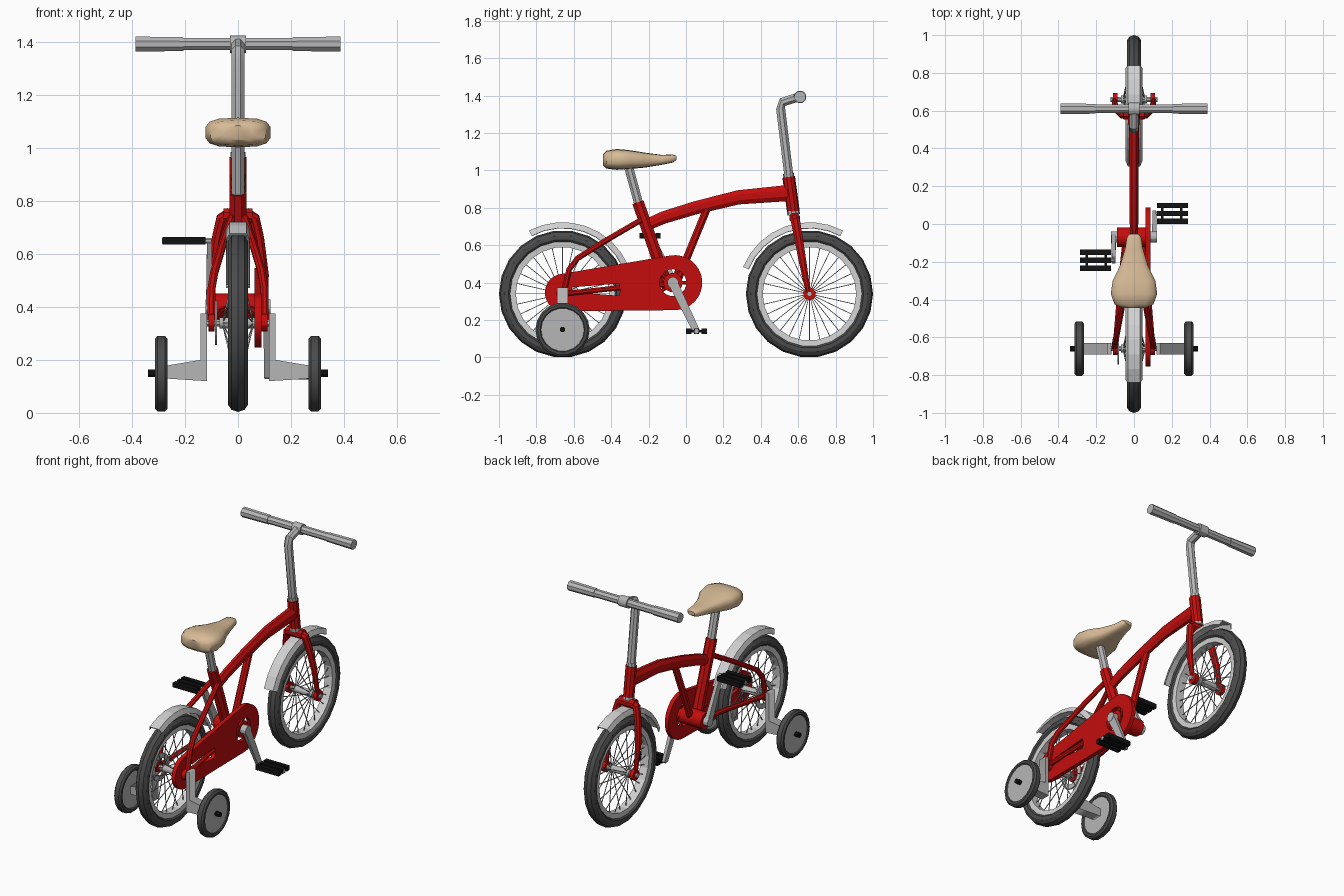
import bpy, bmesh
from math import sin, cos, pi, radians
from mathutils import Vector, Matrix

if "Cube" in bpy.data.objects:
    bpy.data.objects.remove(bpy.data.objects["Cube"])


def material(name, rgb):
    m = bpy.data.materials.new(name)
    m.use_nodes = True
    m.diffuse_color = (*rgb, 1)
    m.node_tree.nodes["Principled BSDF"].inputs["Base Color"].default_value = (*rgb, 1)
    return m


RED = material("red paint", (0.55, 0.004, 0.004))
STEEL = material("grey steel", (0.47, 0.47, 0.47))
CHROME = material("pale chrome", (0.64, 0.64, 0.64))
RUBBER = material("dark rubber", (0.07, 0.07, 0.07))
BLACK = material("black plastic", (0.006, 0.006, 0.006))
TAN = material("tan leather", (0.69, 0.5, 0.31))


def add(name, bm, mat, smooth=None):
    bmesh.ops.remove_doubles(bm, verts=bm.verts, dist=0.0001)
    bmesh.ops.recalc_face_normals(bm, faces=bm.faces)
    me = bpy.data.meshes.new(name)
    bm.to_mesh(me)
    bm.free()
    me.materials.append(mat)
    if smooth:
        me.shade_smooth()
        me.set_sharp_from_angle(angle=radians(smooth))
    ob = bpy.data.objects.new(name, me)
    bpy.context.collection.objects.link(ob)
    return ob


def skin(bm, rings, caps=True):
    """Join consecutive rings of points with quads."""
    rings = [[bm.verts.new(p) for p in r] for r in rings]
    for a, b in zip(rings, rings[1:]):
        for i in range(len(a)):
            j = (i + 1) % len(a)
            bm.faces.new((a[i], a[j], b[j], b[i]))
    if caps:
        bm.faces.new(rings[0])
        bm.faces.new(rings[-1])


def sweep(bm, path, radii, sides=8, wide=1.0):
    """Sweep a round section along a path; wide scales it sideways."""
    path = [Vector(p) for p in path]
    if not isinstance(radii, (list, tuple)):
        radii = [radii] * len(path)
    rings = []
    for i, p in enumerate(path):
        t = (path[min(i + 1, len(path) - 1)] - path[max(i - 1, 0)]).normalized()
        ref = Vector((0, 0, 1)) if abs(t.x) > 0.9 else Vector((1, 0, 0))
        u = (ref - t * ref.dot(t)).normalized()
        v = t.cross(u)
        angles = [2 * pi * (k + 0.5) / sides for k in range(sides)]
        rings.append([p + radii[i] * (u * cos(a) * wide + v * sin(a)) for a in angles])
    skin(bm, rings)


def tube(name, path, radii, mat, sides=8, wide=1.0):
    bm = bmesh.new()
    sweep(bm, path, radii, sides, wide)
    return add(name, bm, mat, 30)


def axle(name, x0, x1, y, z, r, mat, sides=12):
    return tube(name, [(x0, y, z), (x1, y, z)], r, mat, sides)


def lathe(name, profile, y, z, mat, x=0, segs=22, start=0, end=360, smooth=None):
    """Turn a closed (x, radius) profile around a sideways axis."""
    bm = bmesh.new()
    rings = []
    for k in range(segs + 1):
        a = radians(start + (end - start) * k / segs)
        rings.append([(x + px, y + r * cos(a), z + r * sin(a)) for px, r in profile])
    skin(bm, rings, caps=end - start < 360)
    return add(name, bm, mat, smooth)


def plate(name, outlines, lo, hi, mat, axis="x"):
    """Flat plate: first outline is the edge, the rest are holes."""
    cu = bpy.data.curves.new(name, "CURVE")
    cu.dimensions, cu.fill_mode, cu.extrude = "2D", "BOTH", (hi - lo) / 2
    for pts in outlines:
        sp = cu.splines.new("POLY")
        sp.points.add(len(pts) - 1)
        for q, (a, b) in zip(sp.points, pts):
            q.co = (a, b, 0, 1)
        sp.use_cyclic_u = True
    tmp = bpy.data.objects.new(name + "_outline", cu)
    bpy.context.collection.objects.link(tmp)
    me = bpy.data.meshes.new_from_object(tmp.evaluated_get(bpy.context.evaluated_depsgraph_get()))
    bm = bmesh.new()
    bm.from_mesh(me)
    bpy.data.objects.remove(tmp)
    bpy.data.meshes.remove(me)
    mid = (lo + hi) / 2
    for v in bm.verts:
        a, b, c = v.co
        v.co = (c + mid, a, b) if axis == "x" else (a, c + mid, b)
    return add(name, bm, mat)


def arc(cy, cz, r, a0, a1, n):
    return [(cy + r * cos(radians(a0 + (a1 - a0) * i / n)),
             cz + r * sin(radians(a0 + (a1 - a0) * i / n))) for i in range(n + 1)]


WZ = 0.34        # wheel centre height
BY, BZ = -0.07, 0.40  # crank centre

# Main wheels with spokes and mudguards
TYRE = [(-.025, .275), (-.038, .29), (-.038, .312), (-.024, .332), (0, .34),
        (.024, .332), (.038, .312), (.038, .29), (.025, .275)]
RIM = [(-.027, .25), (-.03, .282), (.03, .282), (.027, .25)]
GUARD = [(-.042, .35), (-.03, .376), (.03, .376), (.042, .35),
         (.045, .352), (.032, .383), (-.032, .383), (-.045, .352)]
for label, y, a0, a1 in (("rear", -0.66, 24, 118), ("front", 0.66, 62, 158)):
    lathe(label + "_tyre", TYRE, y, WZ, RUBBER, smooth=25)
    lathe(label + "_rim", RIM, y, WZ, CHROME)
    lathe(label + "_mudguard", GUARD, y, WZ, CHROME, segs=8, start=a0, end=a1)
    axle(label + "_hub", -0.07, 0.07, y, WZ, 0.022, STEEL)
    bm = bmesh.new()
    for k in range(28):
        a = 2 * pi * k / 28
        side = 0.055 if k % 2 else -0.055
        sweep(bm, [(side, y + .02 * cos(a), WZ + .02 * sin(a)),
                   (0, y + .255 * cos(a), WZ + .255 * sin(a))], 0.0028, 4)
    add(label + "_spokes", bm, STEEL)
    axle(label + "_axle", -0.125, 0.125, y, WZ, 0.014, STEEL, 8)
    for s in (-1, 1):
        axle(label + "_axle_nut", s * .088, s * .112, y, WZ, 0.034, RED)
lathe("rear_sprocket", [(-.004, .055), (-.004, .085), (.004, .085), (.004, .055)],
      -0.66, WZ, STEEL, x=-0.083)

# Frame
tube("top_tube", [(0, -.23, .70), (0, -.12, .748), (0, .05, .80), (0, .28, .856), (0, .56, .88)],
     [.033, .036, .038, .041, .047], RED, 8, 0.65)
tube("seat_tube", [(0, -.257, .83), (0, -.10, .38)], .034, RED)
tube("strut_tube", [(0, .11, .79), (0, -.05, .40)], .022, RED)
axle("bottom_bracket", -0.09, 0.085, BY, BZ, 0.052, RED, 14)
tube("head_tube", [(0, .549, .965), (0, .574, .78)], .034, RED, 10)
tube("upper_headset", [(0, .547, .985), (0, .55, .96)], .029, STEEL, 10)
tube("lower_headset", [(0, .573, .785), (0, .576, .762)], .034, STEEL, 10)
tube("fork_crown", [(-.055, .581, .745), (.055, .581, .745)], .03, RED)
for s in (-1, 1):
    tube("fork_blade", [(s * .03, .578, .755), (s * .062, .584, .735), (s * .08, .598, .66),
                        (s * .1, .622, .52), (s * .104, .655, WZ)],
         [.026, .027, .025, .022, .014], RED, 8, 0.8)
    tube("seat_stay", [(s * .025, -.24, .735), (s * .06, -.42, .63), (s * .09, -.58, .53),
                       (s * .1, -.625, .47), (s * .102, -.655, WZ)], .016, RED)
    tube("chain_stay", [(s * .045, BY, BZ - .01), (s * .07, -.3, .378), (s * .1, -.66, WZ)], .015, RED)

# Chain guard with a crank opening and a long slot
plate("chain_guard", [arc(-.655, .347, .1, 270, 102, 12) + arc(-.06, .40, .147, 100, -90, 16),
                      arc(BY, BZ, .072, 0, 345, 23),
                      [(-.61, .35), (-.36, .33), (-.35, .362), (-.36, .395), (-.61, .375)]],
      0.062, 0.088, RED)
for k in range(5):
    a = 2 * pi * k / 5
    tube("chainring_arm", [(.072, BY, BZ), (.072, BY + .08 * cos(a), BZ + .08 * sin(a))], .01, RED, 6)

# Cranks and pedals
for s, label, py, pz in ((1, "left", .056, .14), (-1, "right", -.192, .65)):
    tube(label + "_crank", [(s * .108, BY, BZ), (s * .108, py, pz)], [.036, .026], STEEL, 4, 0.5)
    axle(label + "_crank_boss", s * .08, s * .122, BY, BZ, .03, STEEL)
    axle(label + "_pedal_axle", s * .1, s * .287, py, pz, .012, STEEL, 8)
    for off in (-.042, 0, .042):
        axle(label + "_pedal_bar", s * .122, s * .285, py + off, pz, .02, BLACK, 4)
    for x in (.15, .25):
        tube(label + "_pedal_link", [(s * x, py - .045, pz), (s * x, py + .045, pz)], .009, BLACK, 4)

# Training wheels on bent brackets
SMALL = [(-.014, .112), (-.024, .12), (-.024, .134), (-.014, .145),
         (.014, .145), (.024, .134), (.024, .12), (.014, .112)]
for s, label in ((1, "left"), (-1, "right")):
    lathe(label + "_training_tyre", SMALL, -.66, .148, RUBBER, x=s * .29, segs=18, smooth=25)
    axle(label + "_training_disc", s * .273, s * .308, -.66, .148, .118, STEEL, 18)
    axle(label + "_training_cap", s * .3, s * .34, -.66, .15, .015, BLACK, 8)
    bracket = [(.118, .12), (.275, .13), (.275, .178), (.142, .2), (.142, .375), (.118, .375)]
    plate(label + "_training_bracket", [[(s * x, z) for x, z in bracket]], -.69, -.63, STEEL, "y")

# Seat and post
tube("seat_post", [(0, -.25, .81), (0, -.31, 1.03)], .026, STEEL)
SEAT = [(-.445, .06, 1.03, 1.085), (-.425, .105, 1.01, 1.105), (-.37, .125, 1.003, 1.115),
        (-.30, .115, 1.008, 1.108), (-.22, .075, 1.015, 1.095), (-.13, .048, 1.03, 1.083),
        (-.07, .038, 1.042, 1.085), (-.052, .024, 1.055, 1.078)]


def soft(v):
    return abs(v) ** 0.65 * (1 if v > 0 else -1)


bm = bmesh.new()
angles = [2 * pi * (k + .5) / 14 for k in range(14)]
skin(bm, [[(w * soft(cos(a)), y, (lo + hi) / 2 + (hi - lo) / 2 * soft(sin(a))) for a in angles]
          for y, w, lo, hi in SEAT])
add("seat", bm, TAN, 45)

# Stem and handlebar
tube("stem", [(0, .55, .97), (0, .506, 1.33), (0, .515, 1.365), (0, .61, 1.395)], .026, STEEL)
axle("stem_clamp", -.03, .03, .61, 1.393, .034, STEEL)
axle("handlebar", -.21, .21, .61, 1.393, .025, STEEL, 8)
for s, label in ((1, "left"), (-1, "right")):
    tube(label + "_grip", [(s * .205, .61, 1.393), (s * .388, .61, 1.393)], [.028, .031], STEEL, 8)
